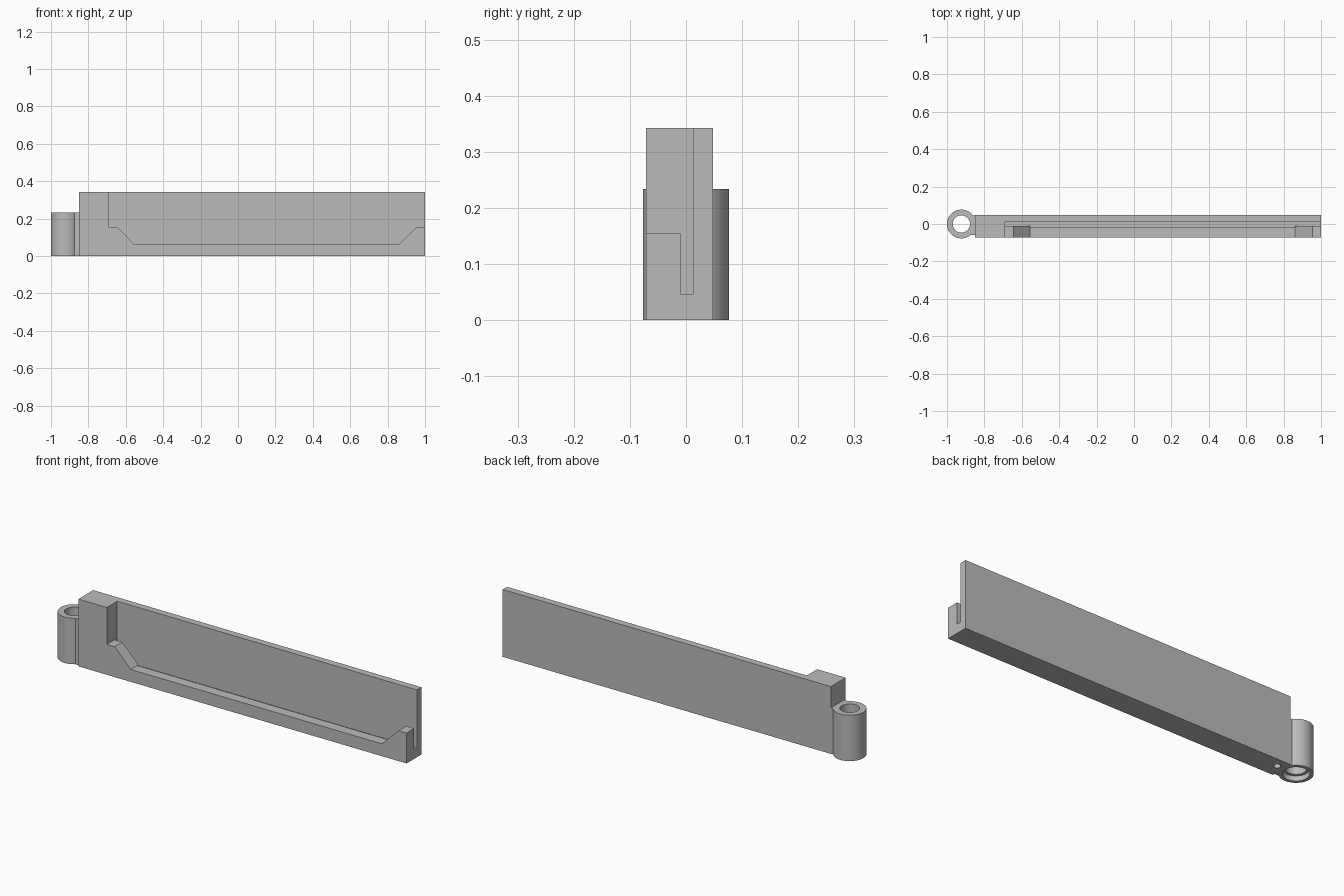
import bpy, bmesh
from math import radians

cube = bpy.data.objects.get("Cube")
if cube:
    bpy.data.objects.remove(cube, do_unlink=True)

grey = bpy.data.materials.new("plain_grey")
grey.use_nodes = True
grey.diffuse_color = (0.5, 0.5, 0.5, 1)
grey.node_tree.nodes["Principled BSDF"].inputs["Base Color"].default_value = (0.5, 0.5, 0.5, 1)

FRONT, BACK, TOP = -0.071, 0.048, 0.343
HINGE_X, HINGE_TOP = -0.923, 0.234


def finish(name, bm):
    bmesh.ops.recalc_face_normals(bm, faces=bm.faces)
    mesh = bpy.data.meshes.new(name)
    bm.to_mesh(mesh)
    bm.free()
    obj = bpy.data.objects.new(name, mesh)
    bpy.context.collection.objects.link(obj)
    mesh.materials.append(grey)
    return obj


def prism(name, profile, y0, y1):
    """Extrude an x-z profile from y0 to y1."""
    bm = bmesh.new()
    face = bm.faces.new([bm.verts.new((x, y0, z)) for x, z in profile])
    new = bmesh.ops.extrude_face_region(bm, geom=[face])["geom"]
    bmesh.ops.translate(bm, vec=(0, y1 - y0, 0),
                        verts=[v for v in new if isinstance(v, bmesh.types.BMVert)])
    return finish(name, bm)


def box(name, x0, x1, y0, y1, z0, z1):
    return prism(name, [(x0, z0), (x1, z0), (x1, z1), (x0, z1)], y0, y1)


def cylinder(name, x, radius, z0, z1, sides=64):
    bm = bmesh.new()
    bmesh.ops.create_cone(bm, cap_ends=True, segments=sides, radius1=radius,
                          radius2=radius, depth=z1 - z0)
    bmesh.ops.translate(bm, vec=(x, 0, (z0 + z1) / 2), verts=bm.verts)
    return finish(name, bm)


def combine(target, tool, operation):
    """Apply a boolean and discard the tool object."""
    tool.hide_render = True
    mod = target.modifiers.new(operation, 'BOOLEAN')
    mod.operation, mod.object, mod.solver = operation, tool, 'EXACT'
    bpy.ops.object.select_all(action='DESELECT')
    bpy.context.view_layer.objects.active = target
    target.select_set(True)
    bpy.ops.object.modifier_apply(modifier=mod.name)
    bpy.data.objects.remove(tool, do_unlink=True)


# Long bar with the tray recess cut out of its front
body = box("channel_body", -0.85, 1, FRONT, BACK, 0, TOP)
recess = [(-0.69, 0.155), (-0.645, 0.155), (-0.555, 0.063), (0.86, 0.063),
          (0.955, 0.155), (1.1, 0.155), (1.1, 0.5), (-0.69, 0.5)]
combine(body, prism("recess_cutter", recess, -0.2, 0.0125), 'DIFFERENCE')

# Narrow slot behind the front lip, slightly wider along the low stretch
combine(body, box("slot_cutter", -0.69, 1.1, -0.01, 0.0125, 0.047, 0.5), 'DIFFERENCE')
combine(body, box("wide_slot_cutter", -0.555, 0.86, -0.018, 0.005, 0.047, 0.5), 'DIFFERENCE')

# Hinge barrel with its web, joined to the end of the bar
barrel = cylinder("hinge_barrel", HINGE_X, 0.077, 0, HINGE_TOP)
combine(barrel, box("hinge_web", -0.875, -0.84, -0.06, BACK - 0.002, 0, HINGE_TOP), 'UNION')
combine(body, barrel, 'UNION')

# Pin bore, bottom counterbore and small blind hole
combine(body, cylinder("pin_cutter", HINGE_X, 0.046, -0.1, 0.5), 'DIFFERENCE')
combine(body, cylinder("counterbore_cutter", HINGE_X, 0.06, -0.1, 0.025), 'DIFFERENCE')
combine(body, cylinder("blind_hole_cutter", -0.815, 0.016, -0.1, 0.08, 32), 'DIFFERENCE')

bpy.ops.object.select_all(action='DESELECT')
bpy.context.view_layer.objects.active = body
body.select_set(True)
bpy.ops.object.shade_smooth_by_angle(angle=radians(30))
